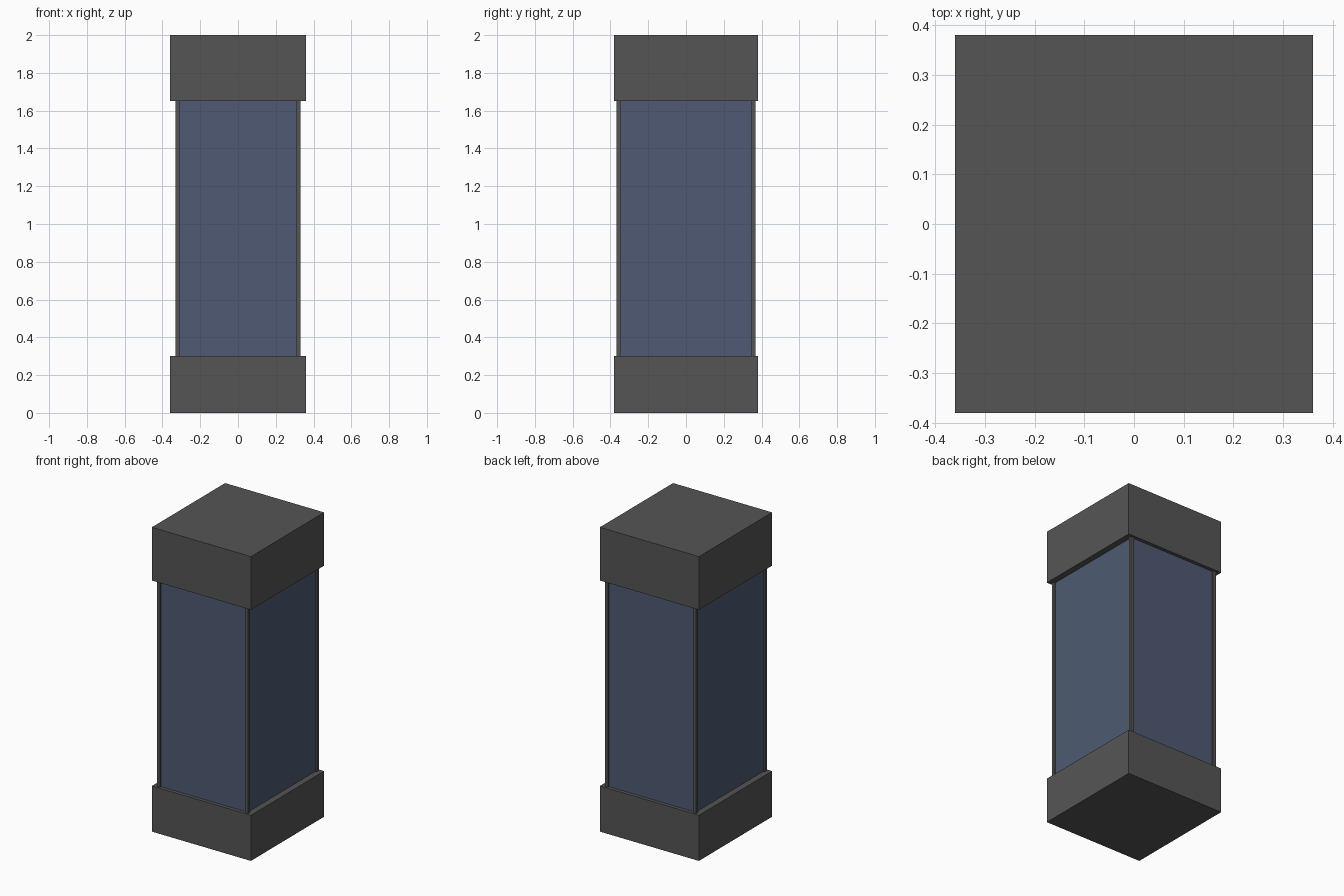
import bpy

if "Cube" in bpy.data.objects:
    bpy.data.objects.remove(bpy.data.objects["Cube"])


def material(name, color):
    m = bpy.data.materials.new(name)
    m.diffuse_color = (*color, 1.0)
    m.use_nodes = True
    m.node_tree.nodes["Principled BSDF"].inputs["Base Color"].default_value = m.diffuse_color
    return m


grey = material("dark grey", (0.091, 0.091, 0.091))
blue = material("slate blue glass", (0.077, 0.102, 0.170))


def box(name, x, y, z, mat):
    """Box from (min, max) ranges on each axis."""
    bpy.ops.mesh.primitive_cube_add(size=1, location=[sum(r) / 2 for r in (x, y, z)])
    ob = bpy.context.object
    ob.name = name
    ob.scale = [r[1] - r[0] for r in (x, y, z)]
    bpy.ops.object.transform_apply(location=False, rotation=False, scale=True)
    ob.data.materials.append(mat)
    return ob


LOW, HIGH = 0.30, 1.65

# solid base and cap
box("base", (-0.36, 0.36), (-0.38, 0.38), (0, LOW), grey)
box("cap", (-0.36, 0.36), (-0.38, 0.38), (HIGH, 2.0), grey)

# glass body, set slightly behind the posts
box("glass_body", (-0.32, 0.32), (-0.357, 0.357), (LOW, HIGH), blue)

# four slim corner posts
for sx, side in ((-1, "left"), (1, "right")):
    for sy, end in ((-1, "front"), (1, "back")):
        box(f"{end}_{side}_post",
            sorted((sx * 0.309, sx * 0.331)),
            sorted((sy * 0.347, sy * 0.367)),
            (LOW, HIGH), grey)
